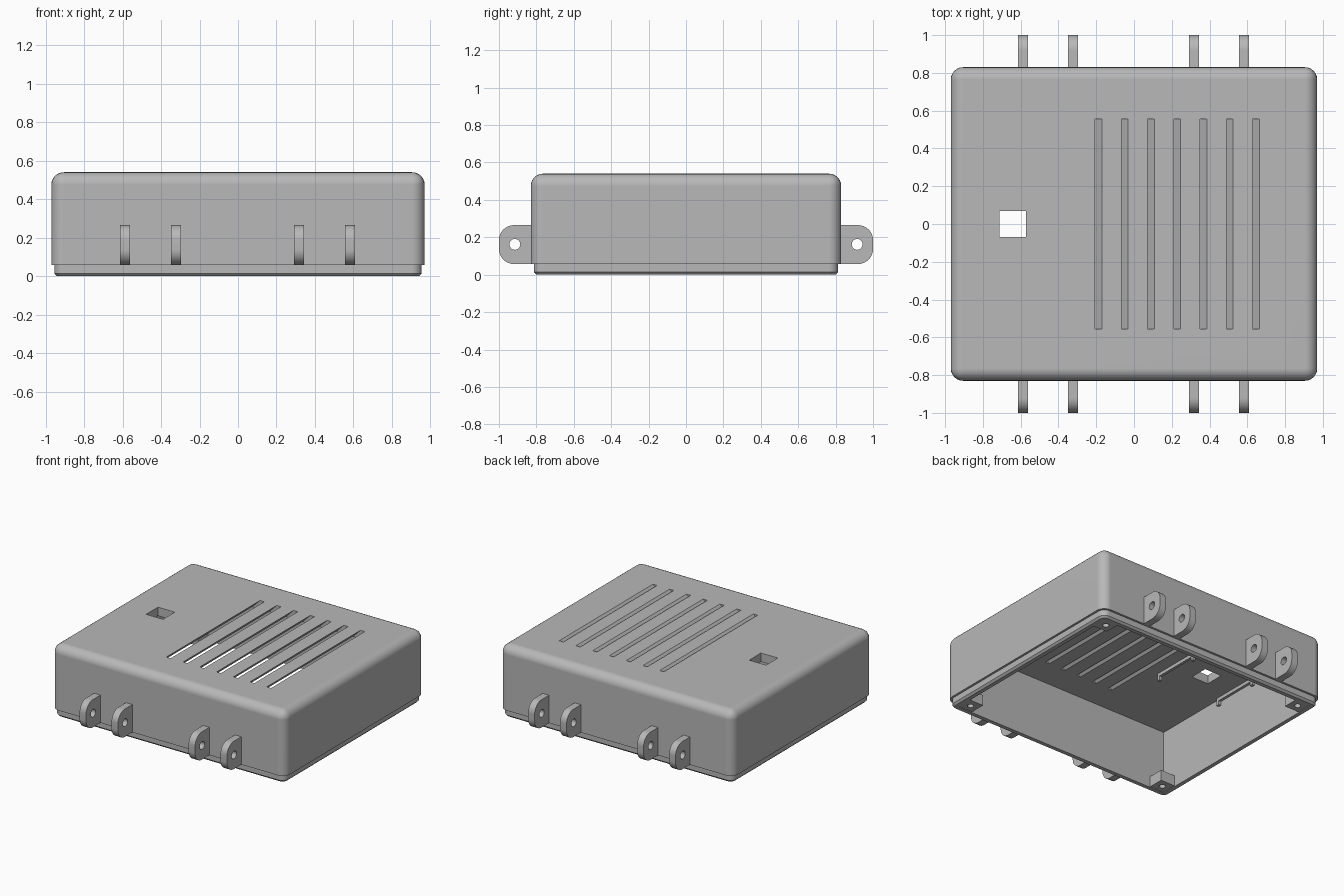
import bpy, bmesh
from math import cos, sin, pi, radians
from mathutils import Vector

if "Cube" in bpy.data.objects:
    bpy.data.objects.remove(bpy.data.objects["Cube"], do_unlink=True)

GREY = bpy.data.materials.new("matte_grey")
GREY.use_nodes = True
GREY.diffuse_color = (0.48, 0.48, 0.48, 1)
GREY.node_tree.nodes["Principled BSDF"].inputs["Base Color"].default_value = (0.48, 0.48, 0.48, 1)


def to_object(name, bm):
    bmesh.ops.recalc_face_normals(bm, faces=bm.faces)
    mesh = bpy.data.meshes.new(name)
    bm.to_mesh(mesh)
    bm.free()
    mesh.materials.append(GREY)
    obj = bpy.data.objects.new(name, mesh)
    bpy.context.collection.objects.link(obj)
    return obj


def box(name, x, y, z, round_edges=None, radius=0.0, segments=1):
    """Box from three (low, high) ranges; round_edges picks edges to bevel."""
    bm = bmesh.new()
    bmesh.ops.create_cube(bm, size=1)
    for v in bm.verts:
        v.co = Vector([r[0] if c < 0 else r[1] for c, r in zip(v.co, (x, y, z))])
    if round_edges:
        edges = [e for e in bm.edges if round_edges(e)]
        bmesh.ops.bevel(bm, geom=edges, offset=radius, segments=segments,
                        profile=0.5, affect='EDGES')
    return to_object(name, bm)


def prism(name, points, direction):
    """Polygon of 3D points extruded along a vector."""
    bm = bmesh.new()
    face = bm.faces.new([bm.verts.new(p) for p in points])
    new = bmesh.ops.extrude_face_region(bm, geom=[face])["geom"]
    bmesh.ops.translate(bm, vec=direction,
                        verts=[g for g in new if isinstance(g, bmesh.types.BMVert)])
    return to_object(name, bm)


def combine(obj, tool, operation='DIFFERENCE'):
    tool.hide_render = True
    mod = obj.modifiers.new("cut", 'BOOLEAN')
    mod.operation, mod.solver, mod.object = operation, 'EXACT', tool
    bpy.context.view_layer.objects.active = obj
    bpy.ops.object.modifier_apply(modifier=mod.name)
    bpy.data.objects.remove(tool, do_unlink=True)


def smooth(obj):
    bpy.ops.object.select_all(action='DESELECT')
    obj.select_set(True)
    bpy.context.view_layer.objects.active = obj
    bpy.ops.object.shade_smooth_by_angle(angle=radians(30))
    obj.modifiers.new("flat_faces", 'WEIGHTED_NORMAL').keep_sharp = True


W, D, H = 0.97, 0.83, 0.54          # half width, half depth, height
STEP, CEILING, WALL = 0.057, 0.475, 0.06


def mean_z(e):
    return (e.verts[0].co.z + e.verts[1].co.z) / 2


def is_upright(e):
    return abs(e.verts[0].co.z - e.verts[1].co.z) > 0.01


# Housing: rounded lid, stepped lower lip, hollow inside
housing = box("housing", (-W, W), (-D, D), (STEP, H),
              lambda e: mean_z(e) > STEP + 0.01, 0.065, 6)
lip = box("lip", (-W + 0.016, W - 0.016), (-D + 0.016, D - 0.016), (0, 0.2),
          is_upright, 0.05, 6)
bm = bmesh.new()
bm.from_mesh(lip.data)
bmesh.ops.bevel(bm, geom=[e for e in bm.edges if mean_z(e) < 0.001],
                offset=0.014, segments=1, affect='EDGES')
bm.to_mesh(lip.data)
bm.free()
combine(housing, lip, 'UNION')
combine(housing, box("cavity", (-W + WALL, W - WALL), (-D + WALL, D - WALL), (-0.1, CEILING)))

# Slanted vent slots
for i in range(7):
    x, half, up, down = -0.188 + 0.139 * i, 0.0175, 0.03, 0.09
    section = [(x - half + up, H + up), (x + half + up, H + up),
               (x + half - down, H - down), (x - half - down, H - down)]
    combine(housing, prism("slot_cutter", [(px, -0.555, pz) for px, pz in section], (0, 1.11, 0)))

# Square opening in the lid
combine(housing, box("opening_cutter", (-0.713, -0.573), (-0.07, 0.07), (0.4, 0.6)))
smooth(housing)


def circle(x, y, z, r, axis, n=24):
    turn = [(r * cos(2 * pi * i / n), r * sin(2 * pi * i / n)) for i in range(n)]
    if axis == 'X':
        return [(x, y + a, z + b) for a, b in turn]
    return [(x + a, y + b, z) for a, b in turn]


# Mounting lugs with pivot holes, front and back
LOW, HIGH, R, T = STEP, 0.265, 0.08, 0.053
for side, label in ((-1, "front"), (1, "back")):
    for i, x in enumerate((-0.587, -0.322, 0.317, 0.582)):
        outline = [(D - 0.02, LOW)]
        for cz, start in ((LOW + R, -90), (HIGH - R, 0)):
            for k in range(9):
                a = radians(start + k * 90 / 8)
                outline.append((1 - R + R * cos(a), cz + R * sin(a)))
        outline.append((D - 0.02, HIGH))
        lug = prism(f"{label}_lug_{i + 1}",
                    [(x - T / 2, side * y, z) for y, z in outline], (T, 0, 0))
        combine(lug, prism("hole_cutter", circle(x - 0.1, side * 0.915, 0.162, 0.029, 'X'),
                           (0.2, 0, 0)))
        smooth(lug)

# Screw bosses in the four lower corners
for sx in (-1, 1):
    for sy in (-1, 1):
        name = ("back" if sy > 0 else "front") + ("_left" if sx > 0 else "_right") + "_boss"
        boss = box(name, sorted((sx * 0.79, sx * 0.915)), sorted((sy * 0.655, sy * 0.775)),
                   (0.005, 0.085))
        combine(boss, prism("screw_cutter", circle(sx * 0.85, sy * 0.715, -0.05, 0.022, 'Z'),
                            (0, 0, 0.2)))

# Holding rails under the lid, beside the square opening
for label, x in (("inner", -0.376), ("outer", -0.9)):
    rail = [(-0.19, CEILING + 0.01), (-0.19, CEILING - 0.055), (-0.165, CEILING - 0.055),
            (-0.165, CEILING - 0.025), (0.165, CEILING - 0.025), (0.165, CEILING - 0.055),
            (0.19, CEILING - 0.055), (0.19, CEILING + 0.01)]
    prism(label + "_rail", [(x - 0.01, y, z) for y, z in rail], (0.02, 0, 0))
